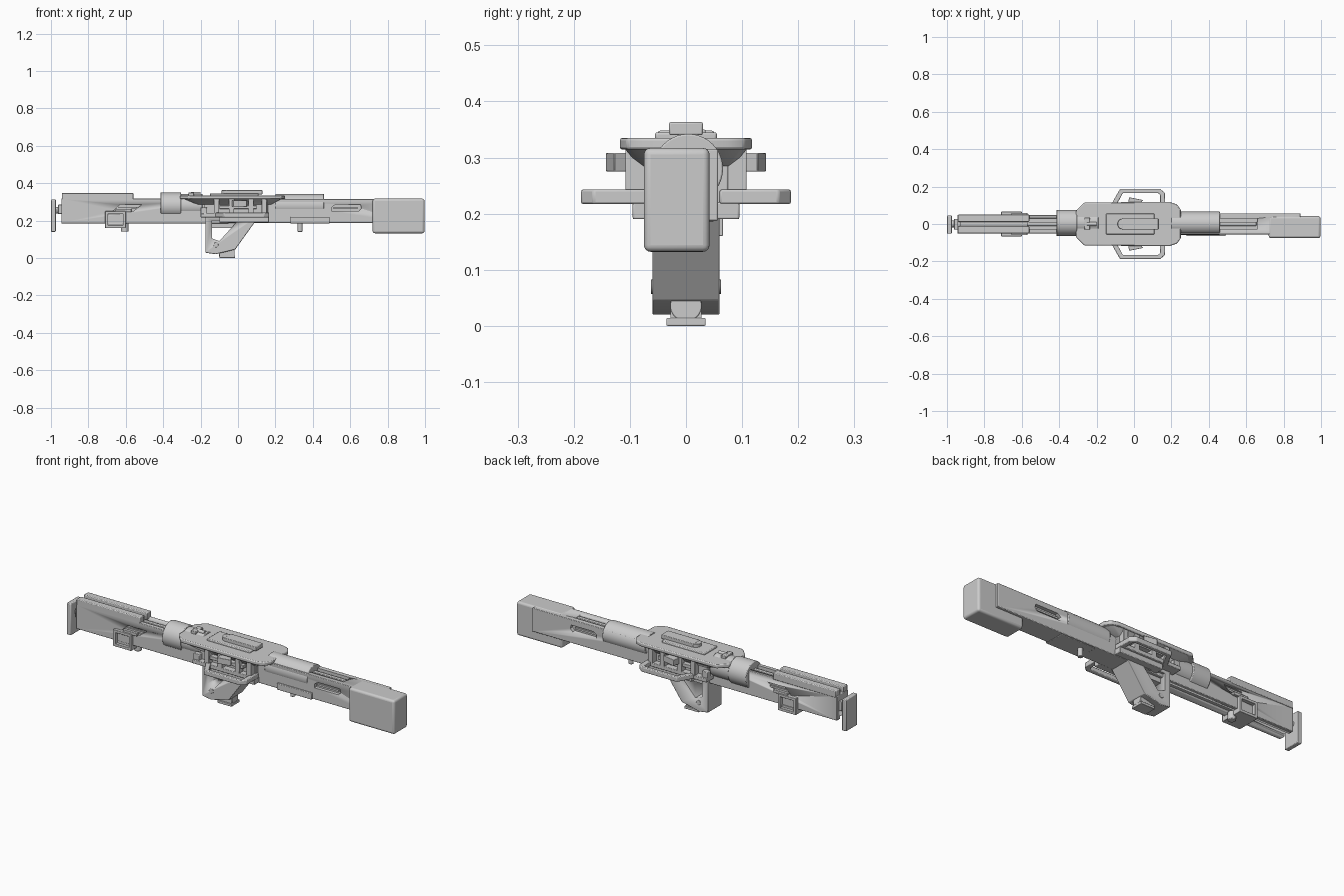
import bpy, bmesh, math
from mathutils import Vector

if "Cube" in bpy.data.objects:
    bpy.data.objects.remove(bpy.data.objects["Cube"], do_unlink=True)

grey = bpy.data.materials.new("light grey")
grey.use_nodes = True
COLOUR = (0.6, 0.6, 0.6, 1)
grey.diffuse_color = COLOUR
grey.node_tree.nodes["Principled BSDF"].inputs["Base Color"].default_value = COLOUR


def finish(name, bm, bevel=0.0, segments=2):
    bmesh.ops.recalc_face_normals(bm, faces=bm.faces)
    mesh = bpy.data.meshes.new(name)
    bm.to_mesh(mesh)
    bm.free()
    mesh.materials.append(grey)
    ob = bpy.data.objects.new(name, mesh)
    bpy.context.collection.objects.link(ob)
    if bevel:
        mod = ob.modifiers.new("Bevel", "BEVEL")
        mod.width, mod.segments = bevel, segments
        mod.limit_method = "ANGLE"
        mod.angle_limit = math.radians(35)
    bpy.ops.object.select_all(action="DESELECT")
    ob.select_set(True)
    bpy.context.view_layer.objects.active = ob
    bpy.ops.object.shade_smooth_by_angle(angle=math.radians(35))
    return ob


def box(name, x, y, z, bevel=0.0, segments=2):
    bm = bmesh.new()
    bmesh.ops.create_cube(bm, size=1)
    for v in bm.verts:
        v.co = [(a + b) / 2 + c * (b - a) for (a, b), c in zip((x, y, z), v.co)]
    return finish(name, bm, bevel, segments)


def prism(name, points, axis, low, high, bevel=0.0):
    """Extrude an outline: axis y takes (x, z) points, axis z takes (x, y)."""
    bm = bmesh.new()
    place = (lambda p: (p[0], low, p[1])) if axis == "y" else (lambda p: (p[0], p[1], low))
    face = bm.faces.new([bm.verts.new(place(p)) for p in points])
    new = bmesh.ops.extrude_face_region(bm, geom=[face])["geom"]
    step = Vector((0, high - low, 0) if axis == "y" else (0, 0, high - low))
    bmesh.ops.translate(bm, vec=step, verts=[v for v in new if isinstance(v, bmesh.types.BMVert)])
    return finish(name, bm, bevel)


def tube(name, centre, radius, length, axis="x", bevel=0.0):
    bm = bmesh.new()
    bmesh.ops.create_cone(bm, cap_ends=True, segments=40, radius1=radius, radius2=radius, depth=length)
    for v in bm.verts:
        a, b, c = v.co
        turned = {"x": (c, a, b), "y": (a, c, b), "z": (a, b, c)}[axis]
        v.co = Vector(turned) + Vector(centre)
    return finish(name, bm, bevel)


def cut(target, cutter):
    mod = target.modifiers.new("Cut", "BOOLEAN")
    mod.operation, mod.object, mod.solver = "DIFFERENCE", cutter, "EXACT"
    cutter.hide_render = True
    cutter.hide_viewport = True
    cutter.display_type = "WIRE"


def both(fn):
    for side, label in ((-1, "right"), (1, "left")):
        fn(side, label)


def span(side, a, b):
    return tuple(sorted((side * a, side * b)))


# long beam in two halves, each with a channel along the top
rear = box("rear_beam", (-0.945, -0.05), (-0.05, 0.047), (0.185, 0.318), 0.003)
fore = box("front_beam", (-0.06, 0.89), (-0.055, 0.057), (0.187, 0.315), 0.003)
for beam, x in ((rear, (-0.57, -0.1)), (fore, (0.2, 0.66))):
    cut(beam, box("channel_cutter", x, (-0.028, 0.03), (0.297, 0.4)))
cut(rear, box("underside_cutter", (-1, -0.2), (-0.018, 0.018), (0.15, 0.2)))
box("rear_inner_rod", (-0.57, -0.4), (-0.01, 0.012), (0.29, 0.312), 0.003)
box("front_inner_rod", (0.4, 0.655), (-0.01, 0.012), (0.29, 0.31), 0.003)

# side slots with an inner bar
front_slot = [(0.5, 0.25), (0.645, 0.25), (0.66, 0.265), (0.655, 0.285), (0.52, 0.285), (0.5, 0.27)]
rear_slot = [(-0.67, 0.25), (-0.56, 0.25), (-0.515, 0.285), (-0.63, 0.285)]


def slots(side, label):
    for beam, pts, x in ((fore, front_slot, (0.51, 0.64)), (rear, rear_slot, (-0.65, -0.54))):
        a, b = span(side, 0.037, 0.1)
        cut(beam, prism("slot_cutter", pts, "y", a, b))
        box(label + "_slot_bar", x, span(side, 0.03, 0.046), (0.262, 0.272))


both(slots)

# end block, back plate and its link
box("end_block", (0.72, 0.997), (-0.075, 0.042), (0.132, 0.317), 0.012, 4)
box("butt_plate", (-1.0, -0.974), (-0.052, 0.045), (0.14, 0.312), 0.004)
tube("butt_link", (-0.955, 0, 0.255), 0.018, 0.06)
box("butt_link_block", (-0.962, -0.94), (-0.03, 0.028), (0.235, 0.285), 0.003)

# raised double rail above the rear beam
both(lambda s, l: box(l + "_top_rail", (-0.942, -0.56), span(s, 0.012, 0.05), (0.31, 0.348), 0.004))
box("rail_web", (-0.93, -0.57), (-0.02, 0.02), (0.31, 0.33))

# barrel cylinders with collars
tube("rear_cylinder", (-0.3, 0.006, 0.28), 0.063, 0.22, "x", 0.003)
tube("rear_collar", (-0.36, 0.006, 0.28), 0.07, 0.11, "x", 0.004)
tube("front_cylinder", (0.33, 0.004, 0.28), 0.062, 0.26, "x", 0.003)
tube("cylinder_core", (0, 0.004, 0.275), 0.056, 0.6)
box("cylinder_clip", (-0.265, -0.235), (-0.03, 0.035), (0.33, 0.35), 0.003)
tube("clip_pin", (-0.225, 0, 0.343), 0.01, 0.05)

# top plate with a tapered underside
plate = [(-0.31, -0.07), (-0.265, -0.115), (0.19, -0.118), (0.23, -0.105), (0.25, -0.075),
         (0.25, 0.075), (0.23, 0.105), (0.19, 0.118), (-0.265, 0.115), (-0.31, 0.07)]
prism("top_plate", plate, "z", 0.314, 0.335, 0.005)
bm = bmesh.new()
rings = [[bm.verts.new((x * s, y * s, z)) for x, y in plate] for s, z in ((0.93, 0.316), (0.7, 0.285))]
bm.faces.new(rings[0])
bm.faces.new(rings[1])
for i in range(len(plate)):
    j = (i + 1) % len(plate)
    bm.faces.new((rings[0][i], rings[0][j], rings[1][j], rings[1][i]))
finish("plate_underside", bm)
box("plate_pad", (-0.15, 0.11), (-0.055, 0.055), (0.33, 0.345), 0.004)
box("sight_block", (-0.065, 0.13), (-0.03, 0.03), (0.34, 0.363), 0.003)
tube("sight_round_end", (-0.06, 0, 0.351), 0.028, 0.022, "z", 0.002)

# housing, guard loop and side details, mirrored
loop = [(-0.13, 0.09), (-0.075, 0.187), (0.14, 0.187), (0.167, 0.165), (0.167, 0.06),
        (0.14, 0.06), (0.14, 0.155), (0.13, 0.165), (-0.06, 0.165), (-0.1, 0.09)]


def flank(s, label):
    prism(label + "_guard_loop", [(x, y * s) for x, y in loop], "z", 0.217, 0.243, 0.004)
    box(label + "_housing", (-0.18, 0.16), span(s, 0.04, 0.075), (0.225, 0.295), 0.003)
    box(label + "_lower_shelf", (-0.2, 0.16), span(s, 0.04, 0.108), (0.217, 0.238), 0.003)
    box(label + "_lower_block", (-0.1, 0.165), span(s, 0.04, 0.095), (0.19, 0.22), 0.003)
    for x in (-0.115, -0.035, 0.07, 0.14):
        box(label + "_pillar", (x - 0.014, x + 0.014), span(s, 0.07, 0.108), (0.23, 0.315), 0.002)
    box(label + "_cross_bar", (-0.1, 0.1), span(s, 0.07, 0.1), (0.262, 0.28), 0.002)
    tab = [(-0.035, 0.1), (0.03, 0.1), (0.048, 0.128), (-0.025, 0.143)]
    prism(label + "_side_tab", [(x, y * s) for x, y in tab], "z", 0.275, 0.308, 0.002)
    box(label + "_side_lug", (-0.2, -0.165), span(s, 0.07, 0.1), (0.22, 0.27), 0.003)
    # square frame bracket on the rear beam
    for x, z in (((-0.71, -0.695), (0.16, 0.25)), ((-0.615, -0.6), (0.16, 0.25)),
                 ((-0.71, -0.6), (0.235, 0.25)), ((-0.71, -0.6), (0.16, 0.175))):
        box(label + "_bracket_bar", x, span(s, 0.045, 0.066), z, 0.002)
    box(label + "_bracket_shoulder", (-0.655, -0.57), span(s, 0.04, 0.06), (0.245, 0.262), 0.002)


both(flank)
box("bracket_base", (-0.71, -0.6), (-0.05, 0.05), (0.16, 0.187), 0.002)
tube("bracket_knob", (-0.605, 0, 0.163), 0.02, 0.045, "z", 0.003)

# small strip and peg under the front beam
box("front_strip", (0.28, 0.49), (-0.065, 0.05), (0.185, 0.22), 0.003)
tube("front_peg", (0.332, 0, 0.165), 0.013, 0.05, "z", 0.002)

# grip with an open triangular web
grip = [(-0.175, 0.22), (-0.175, 0.028), (-0.12, 0.02), (-0.015, 0.045), (0.1, 0.205), (0.1, 0.22)]
body = prism("grip", grip, "y", -0.06, 0.06, 0.003)
cut(body, prism("grip_cutter", [(-0.14, 0.2), (-0.14, 0.105), (-0.1, 0.09), (0.0, 0.2)], "y", -0.1, 0.1))
box("grip_web", (-0.16, 0.03), (-0.03, 0.03), (0.16, 0.22))
tube("grip_pivot", (-0.118, 0, 0.07), 0.013, 0.125, "y", 0.001)

# rounded foot below the grip
box("foot_pad", (-0.1, -0.015), (-0.035, 0.035), (0, 0.014), 0.002)
tube("foot_knuckle", (-0.06, 0, 0.036), 0.028, 0.085, "x", 0.002)
box("foot_neck", (-0.1, -0.02), (-0.028, 0.028), (0.008, 0.036))
